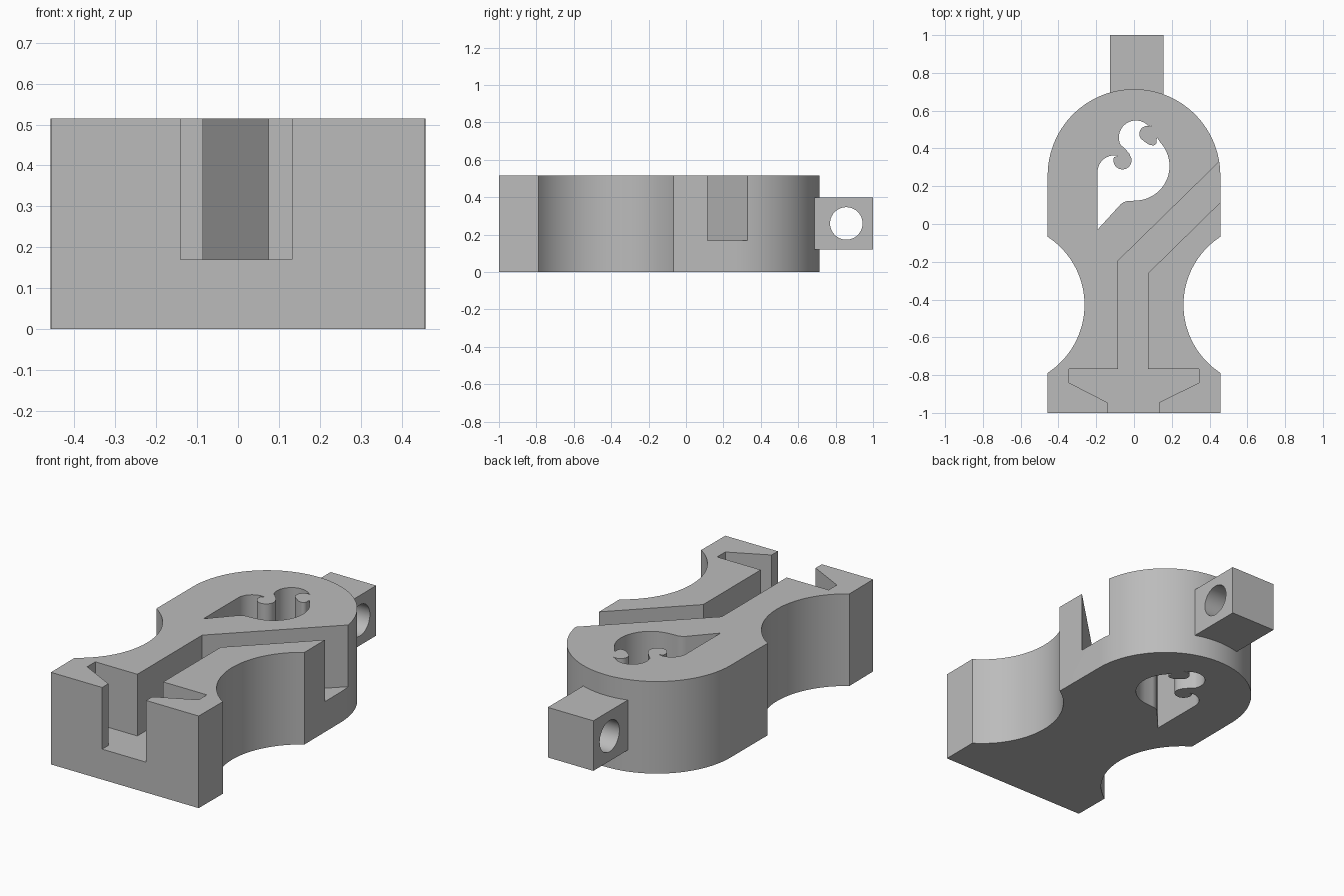
import bpy
import bmesh
from math import sin, cos, radians, asin, degrees
from mathutils import Matrix

default = bpy.data.objects.get("Cube")
if default:
    bpy.data.objects.remove(default, do_unlink=True)

grey = bpy.data.materials.new("plain grey")
grey.use_nodes = True
colour = (0.5, 0.5, 0.5, 1)
grey.diffuse_color = colour
grey.node_tree.nodes["Principled BSDF"].inputs["Base Color"].default_value = colour


def arc(cx, cy, r, start, end, steps):
    angles = [radians(start + (end - start) * i / steps) for i in range(steps + 1)]
    return [(cx + r * cos(a), cy + r * sin(a)) for a in angles]


def prism(name, outline, bottom, top):
    """Extrude a flat outline between two heights."""
    bm = bmesh.new()
    face = bm.faces.new([bm.verts.new((x, y, bottom)) for x, y in outline])
    side = bmesh.ops.extrude_face_region(bm, geom=[face])["geom"]
    moved = [v for v in side if isinstance(v, bmesh.types.BMVert)]
    bmesh.ops.translate(bm, verts=moved, vec=(0, 0, top - bottom))
    bmesh.ops.recalc_face_normals(bm, faces=bm.faces)
    mesh = bpy.data.meshes.new(name)
    bm.to_mesh(mesh)
    bm.free()
    mesh.materials.append(grey)
    obj = bpy.data.objects.new(name, mesh)
    bpy.context.collection.objects.link(obj)
    return obj


def cut(obj, cutter):
    """Subtract the cutter from the object and discard it."""
    cutter.hide_render = True
    mod = obj.modifiers.new("cut", 'BOOLEAN')
    mod.operation = 'DIFFERENCE'
    mod.solver = 'EXACT'
    mod.object = cutter
    select(obj)
    bpy.ops.object.modifier_apply(modifier=mod.name)
    bpy.data.objects.remove(cutter, do_unlink=True)


def select(obj):
    bpy.ops.object.select_all(action='DESELECT')
    obj.select_set(True)
    bpy.context.view_layer.objects.active = obj


# Body: square foot, concave waist, round head
half, height, head_y = 0.457, 0.515, 0.257
waist_x, waist_y, waist_r = 0.692, -0.428, 0.43
sweep = degrees(asin(0.361 / waist_r))
waist = arc(waist_x, waist_y, waist_r, 180 + sweep, 180 - sweep, 32)
right = [(half, -1)] + waist
left = [(-x, y) for x, y in reversed(right)]
body = prism("body", right + arc(0, head_y, half, 0, 180, 64) + left, 0, height)

# Channel: arrow-shaped front pocket, straight run, slanted side exit
channel = [(-0.14, -1.1), (-0.14, -0.945), (-0.345, -0.84), (-0.345, -0.768),
           (-0.085, -0.768), (-0.085, -0.195), (0.6, 0.475), (0.6, 0.255),
           (0.075, -0.26), (0.075, -0.768), (0.345, -0.768), (0.345, -0.84),
           (0.132, -0.945), (0.132, -1.1)]
cut(body, prism("channel_cutter", channel, 0.17, 0.7))

# Scrolled drop-shaped window through the head
window = [(-0.193, -0.03)]
window += arc(-0.105, 0.275, 0.088, 180, 75, 12)
window += arc(-0.061, 0.337, 0.048, 160, 375, 20)
window += [(-0.026, 0.375), (-0.055, 0.405)]
window += arc(0.01, 0.458, 0.09, 205, 45, 24)
window += [(0.096, 0.517)]
window += arc(0.07, 0.477, 0.042, 90, 220, 10)
window += [(0.06, 0.433), (0.08, 0.42)]
window += arc(0.1, 0.436, 0.02, 250, 380, 8)
window += [(0.122, 0.458)]
window += arc(0.005, 0.307, 0.183, 42, -82, 28)
window += arc(-0.025, 0.055, 0.067, 85, 135, 8)
cut(body, prism("window_cutter", window, -0.1, 0.7))

# Lug on the back with a cross hole
lug = prism("lug", [(-0.127, 0.68), (0.155, 0.68), (0.155, 1), (-0.127, 1)], 0.12, 0.4)
pin = prism("pin_cutter", arc(0, 0, 0.087, 0, 351, 39), -0.3, 0.3)
pin.data.transform(Matrix.Translation((0, 0.857, 0.26)) @ Matrix.Rotation(radians(90), 4, 'Y'))
cut(lug, pin)

for part in (body, lug):
    select(part)
    bpy.ops.object.shade_smooth_by_angle(angle=radians(30))
